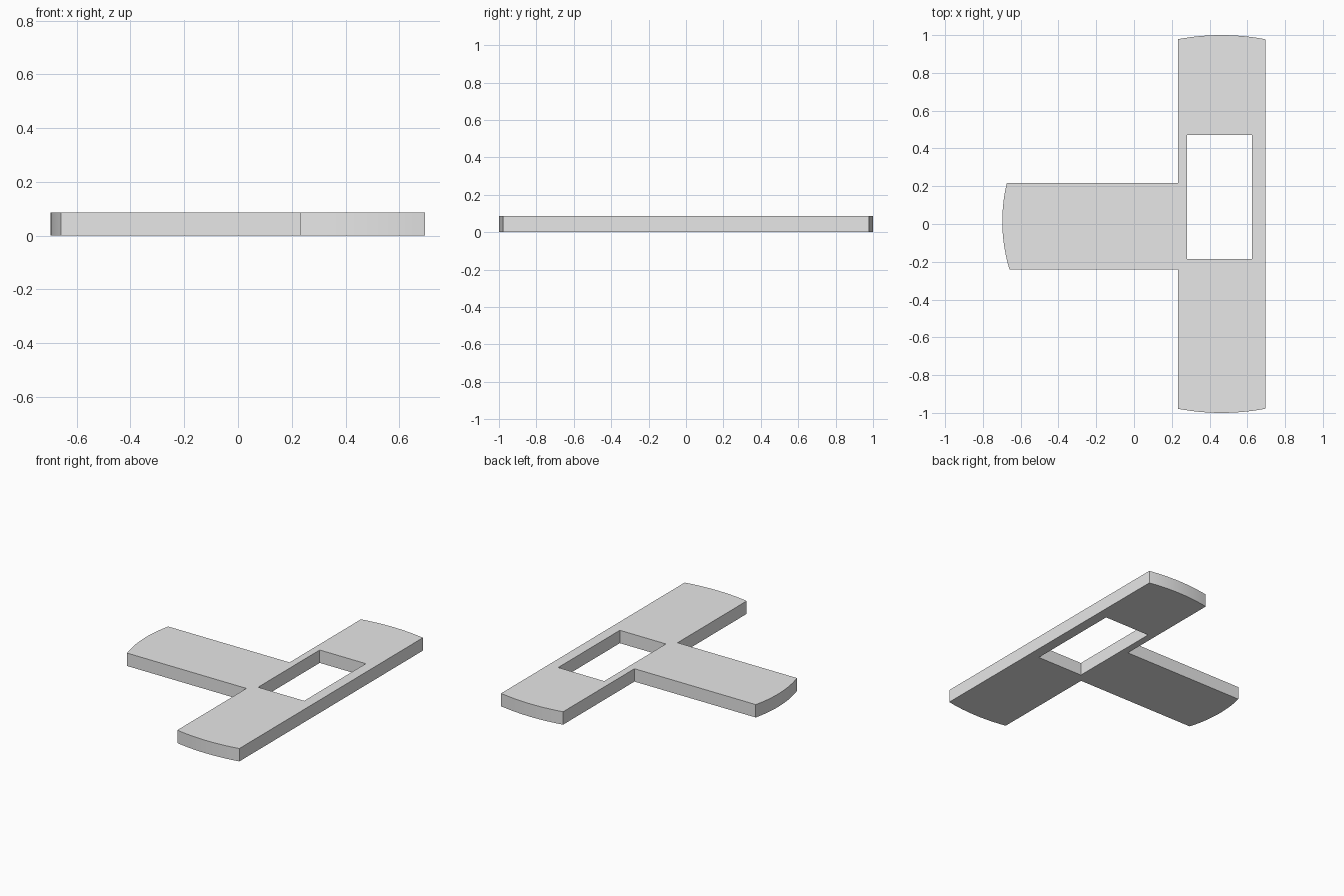
import bpy
import bmesh
import math

default = bpy.data.objects.get("Cube")
if default:
    bpy.data.objects.remove(default, do_unlink=True)

THICK = 0.087
STEPS = 16


def arc(start, end, radius):
    """Points along a shallow arc that bulges to the right of start -> end."""
    (x0, y0), (x1, y1) = start, end
    dx, dy = x1 - x0, y1 - y0
    chord = math.hypot(dx, dy)
    reach = math.sqrt(radius ** 2 - chord ** 2 / 4) / chord
    cx, cy = (x0 + x1) / 2 - dy * reach, (y0 + y1) / 2 + dx * reach
    first = math.atan2(y0 - cy, x0 - cx)
    sweep = 2 * math.asin(chord / 2 / radius)
    return [(cx + radius * math.cos(first + sweep * i / STEPS),
             cy + radius * math.sin(first + sweep * i / STEPS))
            for i in range(STEPS + 1)]


def prism(name, outline, bottom, top):
    """Extrude a counter-clockwise outline into a solid."""
    bm = bmesh.new()
    face = bm.faces.new([bm.verts.new((x, y, bottom)) for x, y in outline])
    extruded = bmesh.ops.extrude_face_region(bm, geom=[face], use_keep_orig=True)
    for v in extruded["geom"]:
        if isinstance(v, bmesh.types.BMVert):
            v.co.z = top
    bmesh.ops.recalc_face_normals(bm, faces=bm.faces)
    mesh = bpy.data.meshes.new(name)
    bm.to_mesh(mesh)
    bm.free()
    obj = bpy.data.objects.new(name, mesh)
    bpy.context.collection.objects.link(obj)
    return obj


# Plain grey material
grey = bpy.data.materials.new("light_grey")
grey.use_nodes = True
colour = (0.8, 0.8, 0.8, 1)
grey.diffuse_color = colour
grey.node_tree.nodes["Principled BSDF"].inputs["Base Color"].default_value = colour

# T-shaped plate: long bar with rounded ends and one side arm
inner, outer, tip = 0.232, 0.695, 0.978
arm_back, arm_front = 0.218, -0.241
outline = arc((inner, -tip), (outer, -tip), 1.23)
outline += arc((outer, tip), (inner, tip), 1.23)
outline += [(inner, arm_back)]
outline += arc((-0.673, arm_back), (-0.659, arm_front), 0.87)
outline += [(inner, arm_front)]
plate = prism("t_plate", outline, 0, THICK)
plate.data.materials.append(grey)

# Rectangular window through the bar
left, right, front, back = 0.28, 0.624, -0.186, 0.471
cutter = prism("window_cutter",
               [(left, front), (right, front), (right, back), (left, back)],
               -THICK, 2 * THICK)
cutter.hide_render = True
cutter.data.materials.append(grey)
cut = plate.modifiers.new("window", "BOOLEAN")
cut.operation = "DIFFERENCE"
cut.solver = "EXACT"
cut.object = cutter

bpy.ops.object.select_all(action="DESELECT")
bpy.context.view_layer.objects.active = plate
plate.select_set(True)
bpy.ops.object.modifier_apply(modifier=cut.name)
bpy.data.objects.remove(cutter, do_unlink=True)

# Smooth rounded ends, sharp rims
bpy.ops.object.shade_smooth_by_angle(angle=math.radians(30))
